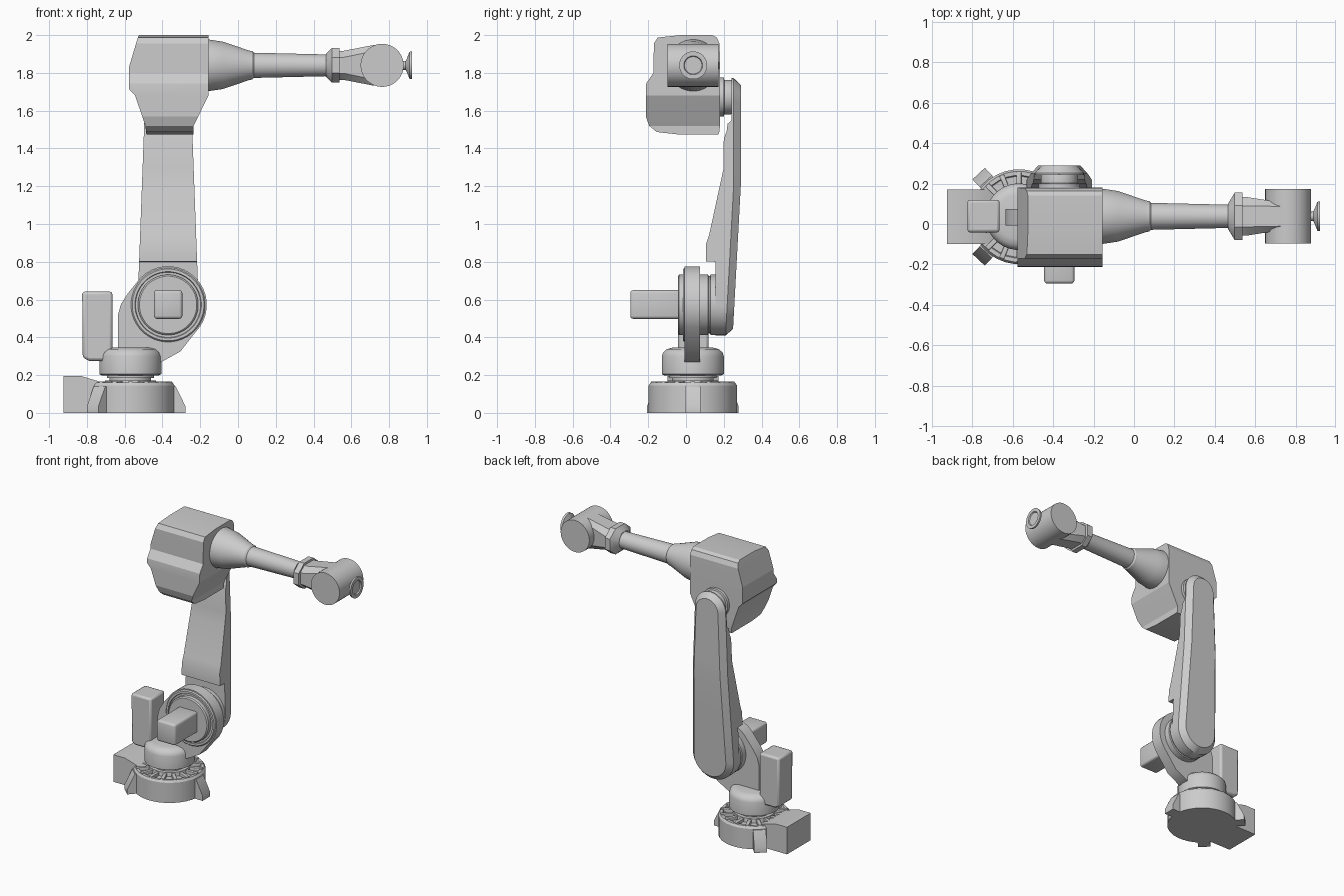
import bpy, bmesh
from math import sin, cos, pi, radians
from mathutils import Matrix, Vector

if "Cube" in bpy.data.objects:
    bpy.data.objects.remove(bpy.data.objects["Cube"])

BX, CY = -0.57, 0.036          # turning axis x, arm centre plane y
SX, SZ = -0.37, 0.572          # shoulder axis
TZ = 1.65                      # elbow end of lower arm
FZ = 1.84                      # forearm axis height


def finish(name, bm, angle=30):
    bmesh.ops.recalc_face_normals(bm, faces=bm.faces)
    me = bpy.data.meshes.new(name)
    bm.to_mesh(me)
    bm.free()
    me.shade_smooth()
    me.set_sharp_from_angle(angle=radians(angle))
    ob = bpy.data.objects.new(name, me)
    bpy.context.collection.objects.link(ob)
    return ob


def loft(name, rings, angle=30):
    """Skin a list of equal-length point rings and cap both ends."""
    bm = bmesh.new()
    vs = [[bm.verts.new(p) for p in r] for r in rings]
    n = len(vs[0])
    for a, b in zip(vs, vs[1:]):
        for i in range(n):
            j = (i + 1) % n
            bm.faces.new((a[i], a[j], b[j], b[i]))
    bm.faces.new(vs[0])
    bm.faces.new(vs[-1])
    return finish(name, bm, angle)


def lathe(name, axis, centre, profile, n=32):
    """Revolve (radius, position) pairs about a line parallel to an axis."""
    rings = []
    for r, t in profile:
        ring = []
        for i in range(n):
            a = 2 * pi * (i + 0.5) / n
            u, v = r * cos(a), r * sin(a)
            p = {'X': (t, u, v), 'Y': (u, t, v), 'Z': (u, v, t)}[axis]
            ring.append(Vector(centre) + Vector(p))
        rings.append(ring)
    return loft(name, rings)


def plate(name, pts, y0, y1, bevel=0.0):
    """Extrude an xz outline along y."""
    ob = loft(name, [[(x, y, z) for x, z in pts] for y in (y0, y1)])
    if bevel:
        m = ob.modifiers.new("edge", 'BEVEL')
        m.width, m.segments, m.limit_method, m.angle_limit = bevel, 2, 'ANGLE', radians(40)
    return ob


def box(name, x0, x1, y0, y1, z0, z1, bevel):
    bm = bmesh.new()
    bmesh.ops.create_cube(bm, size=1, matrix=Matrix.Translation(
        ((x0 + x1) / 2, (y0 + y1) / 2, (z0 + z1) / 2)) @ Matrix.Diagonal((x1 - x0, y1 - y0, z1 - z0, 1)))
    bmesh.ops.bevel(bm, geom=bm.edges[:], offset=bevel, segments=3, profile=0.5, affect='EDGES')
    return finish(name, bm, 40)


def interp(table, z):
    for (a, u), (b, v) in zip(table, table[1:]):
        if z <= b:
            return u + (v - u) * max(0, (z - a) / (b - a))
    return table[-1][1]


# Base drum, neck and turret
lathe("base", 'Z', (BX, CY, 0), [(.235, 0), (.235, .145), (.225, .16), (.205, .16), (.2, .145), (.14, .145),
                                 (.135, .172), (.11, .172), (.11, .185), (.125, .185), (.125, .21)])
lathe("turret", 'Z', (BX, CY, 0), [(.15, .198), (.165, .205), (.165, .3), (.158, .32), (.14, .337), (.11, .345)])

# Ribs around the base top
for i in range(16):
    rib = box("base_rib", .13, .222, -.012, .012, .13, .167, .003)
    rib.matrix_world = Matrix.Translation((BX, CY, 0)) @ Matrix.Rotation(2 * pi * i / 16, 4, 'Z')

# Three sloped feet
for a in (0, 133, -133):
    foot = plate("foot", [(.15, 0), (.292, 0), (.292, .035), (.24, .14), (.15, .14)], -.042, .042)
    foot.matrix_world = Matrix.Translation((BX, CY, 0)) @ Matrix.Rotation(radians(a), 4, 'Z')

# Connector box behind the base
plate("connector_box", [(-.925, 0), (-.74, 0), (-.7, .15), (-.74, .168), (-.83, .195), (-.925, .195)], -.098, .172)

# Turning motor
plate("turning_motor", [(-.822, .292), (-.79, .276), (-.665, .276), (-.665, .642), (-.825, .642)], -.042, .12, .014)

# Shoulder bracket rising from the turret
arc = [(SX + .205 * cos(radians(a)), SZ + .205 * sin(radians(a))) for a in range(-45, 136, 10)]
plate("shoulder_bracket", [(-.635, .3), (-.52, .27), (-.405, .27), (-.305, .325)] + arc +
      [(-.585, .63), (-.62, .575), (-.635, .52)], -.008, .075)
lathe("shoulder_joint", 'Y', (SX, 0, SZ), [
    (.16, .165), (.16, .13), (.152, .127), (.152, .12), (.16, .117), (.16, .07), (.2, .07), (.2, -.004),
    (.19, -.016), (.176, -.016), (.17, -.002), (.16, -.002), (.16, -.036), (.152, -.043)], 40)
box("shoulder_motor", SX - .075, SX + .075, -.295, -.02, .498, .65, .016)

# Lower arm: tapered capsule outline with a bent, bevelled outer face
inner = [(.4, .155), (.8, .155), (.801, .105), (.89, .105), (.94, .122), (1.29, .198),
         (1.45, .2), (1.49, .215), (1.53, .22), (1.55, .242), (1.8, .242)]
outer = [(.4, .248), (.46, .25), (1.2, .29), (1.8, .29)]
R0, R1 = .162, .122


def arm_outline(inset):
    r0, r1 = R0 - inset, R1 - inset
    low = [(SZ + r0 * sin(radians(a)), r0 * cos(radians(a))) for a in range(-89, 1, 11)]
    top = [(TZ + r1 * sin(radians(a)), r1 * cos(radians(a))) for a in range(1, 90, 11)]
    mid = [(z, r0 + (r1 - r0) * (z - SZ) / (TZ - SZ))
           for z in (.8, .801, .89, .94, 1.2, 1.29, 1.45, 1.49, 1.53, 1.55)]
    return low + mid + top


rings = []
for (z, w), (zi, wi) in zip(arm_outline(0), arm_outline(.035)):
    yi, yo, yf = interp(inner, z), interp(outer, z) - .038, interp(outer, zi)
    rings.append([(SX + s * a, y, h) for s, a, y, h in (
        (-1, w, yi, z), (1, w, yi, z), (1, w, yo, z), (1, wi, yf, zi), (-1, wi, yf, zi), (-1, w, yo, z))])
loft("lower_arm", rings, 25)

# Elbow pivot and housing
lathe("elbow_pivot", 'Y', (SX, 0, 1.672), [
    (.103, .17), (.103, .2), (.092, .203), (.092, .235), (.088, .25)])
levels = [  # z, x from, x to, y from, y to
    (1.475, -.485, -.235, -.05, .172), (1.487, -.487, -.235, -.155, .176), (1.52, -.49, -.235, -.195, .18),
    (1.57, -.507, -.21, -.213, .18), (1.68, -.545, -.157, -.213, .18), (1.715, -.577, -.157, -.213, .18),
    (1.745, -.577, -.157, -.21, .18), (1.8, -.577, -.157, -.172, .18), (1.83, -.577, -.157, -.172, .18),
    (1.955, -.54, -.157, -.17, .178), (1.987, -.53, -.157, -.15, .163), (2.0, -.525, -.157, -.03, .14)]
loft("elbow_housing", [[(a, c, z), (b, c, z), (b, d, z), (a, d, z)] for z, a, b, c, d in levels], 10)

# Forearm tube
lathe("forearm", 'X', (0, CY + .002, FZ), [
    (.137, -.2), (.137, -.155), (.126, -.08), (.078, .06), (.076, .075), (.067, .085),
    (.058, .46), (.06, .475), (.08, .5)])


# Wrist collar and neck as chamfered rectangular sections
def octagon(x, hy, hz, k=.45):
    c = [(1, k), (k, 1), (-k, 1), (-1, k), (-1, -k), (-k, -1), (k, -1), (1, -k)]
    return [(x, CY + .002 + hy * u, FZ + hz * v) for u, v in c]


loft("wrist_collar", [octagon(.465, .062, .06), octagon(.498, .117, .092), octagon(.538, .117, .092)])
loft("wrist_neck", [octagon(.53, .095, .077, .55), octagon(.56, .095, .077, .55),
                    octagon(.72, .07, .108, .7), octagon(.78, .068, .108, .7)])

# Wrist drum and tool flange
lathe("wrist_drum", 'Y', (.763, 0, FZ), [(.114, -.097), (.114, .173)], 40)
lathe("tool_flange", 'X', (0, CY + .002, FZ), [
    (.024, .85), (.024, .888), (.034, .893), (.072, .908), (.074, .922), (.05, .922), (.046, .914), (.01, .914)])
